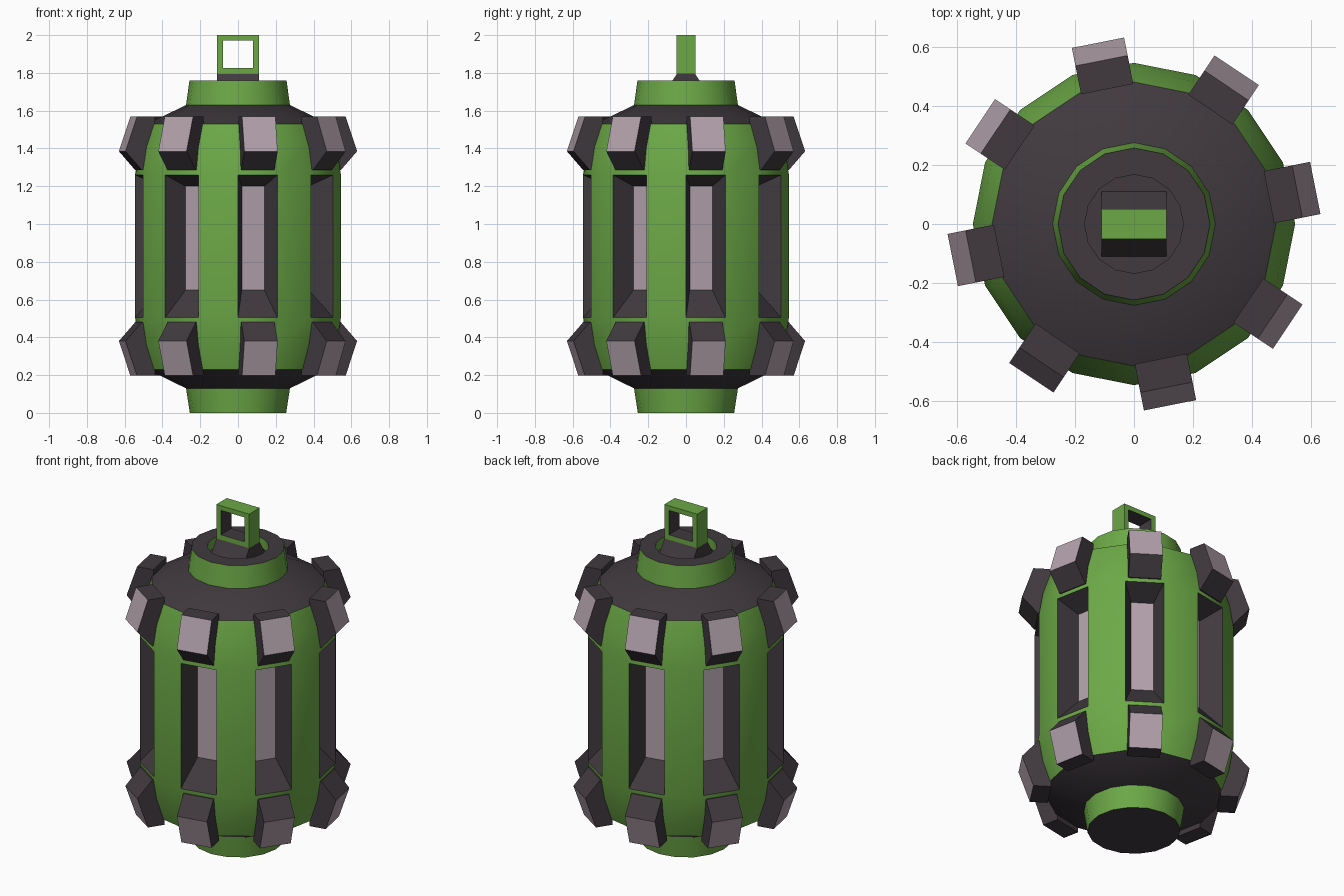
import bpy, bmesh, math
from mathutils import Vector

if "Cube" in bpy.data.objects:
    bpy.data.objects.remove(bpy.data.objects["Cube"])

SIDES = 16
STEP = 2 * math.pi / SIDES
MID = 0.88  # height the drum is mirrored about


def material(name, rgb):
    m = bpy.data.materials.new(name)
    m.diffuse_color = (*rgb, 1)
    m.use_nodes = True
    m.node_tree.nodes["Principled BSDF"].inputs["Base Color"].default_value = m.diffuse_color
    return m


GREEN = material("green", (0.15, 0.395, 0.062))
DARK = material("dark grey", (0.052, 0.042, 0.05))
LIGHT = material("light grey", (0.45, 0.36, 0.41))


def finish(bm, name, mats, smooth=False):
    bmesh.ops.remove_doubles(bm, verts=bm.verts, dist=1e-5)
    me = bpy.data.meshes.new(name)
    bm.to_mesh(me)
    bm.free()
    ob = bpy.data.objects.new(name, me)
    bpy.context.collection.objects.link(ob)
    for m in mats:
        me.materials.append(m)
    if smooth:
        bpy.ops.object.select_all(action='DESELECT')
        ob.select_set(True)
        bpy.context.view_layer.objects.active = ob
        bpy.ops.object.shade_smooth_by_angle(angle=math.radians(30))
    return ob


def face(bm, pts, mat=0):
    f = bm.faces.new([bm.verts.new(p) for p in pts])
    f.material_index = mat
    return f


def polar(r, a, z):
    return Vector((r * math.cos(a), r * math.sin(a), z))


def band(bm, lo, hi, k, mat=0):
    """One outward facet between two (radius, height) points."""
    a, b = k * STEP, (k + 1) * STEP
    face(bm, [polar(lo[0], a, lo[1]), polar(lo[0], b, lo[1]),
              polar(hi[0], b, hi[1]), polar(hi[0], a, hi[1])], mat)


def lathe(name, profile, mat):
    bm = bmesh.new()
    for lo, hi in zip(profile, profile[1:]):
        for k in range(SIDES):
            band(bm, lo, hi, k)
    return finish(bm, name, [mat], True)


def disc(name, r, z, mat, up=True):
    bm = bmesh.new()
    pts = [polar(r, k * STEP, z) for k in range(SIDES)]
    face(bm, pts if up else pts[::-1])
    finish(bm, name, [mat])


# Drum with eight recessed windows
profile = [(0.48, 0.23), (0.522, 0.36), (0.545, 0.505),
           (0.545, 1.26), (0.522, 1.405), (0.48, 1.53)]
bm = bmesh.new()
for i in range(5):
    for k in range(SIDES):
        if i != 2 or k % 2:
            band(bm, profile[i], profile[i + 1], k)
finish(bm, "drum_body", [GREEN], True)

bm = bmesh.new()
for k in range(0, SIDES, 2):
    a, b, c = k * STEP, (k + 1) * STEP, (k + 0.5) * STEP
    outer = [polar(0.545, a, 0.505), polar(0.545, b, 0.505),
             polar(0.545, b, 1.26), polar(0.545, a, 1.26)]
    side = Vector((-math.sin(c), math.cos(c), 0)) * 0.061
    inner = [polar(0.41, c, 0.65) - side, polar(0.41, c, 0.65) + side,
             polar(0.41, c, 1.20) + side, polar(0.41, c, 1.20) - side]
    face(bm, inner, 1)
    for i in range(4):
        j = (i + 1) % 4
        face(bm, [outer[i], outer[j], inner[j], inner[i]])
finish(bm, "window_recesses", [DARK, LIGHT])

# Sloping shoulders, necks and caps
lathe("upper_shoulder", [(0.48, 1.53), (0.275, 1.63), (0.25, 1.63)], DARK)
lathe("lower_shoulder", [(0.25, 0.13), (0.275, 0.13), (0.48, 0.23)], DARK)
lathe("upper_neck", [(0.275, 1.63), (0.257, 1.76)], GREEN)
lathe("lower_neck", [(0.255, 0.0), (0.275, 0.13)], GREEN)
lathe("top_rim", [(0.257, 1.76), (0.167, 1.76)], DARK)
lathe("top_well_wall", [(0.167, 1.76), (0.167, 1.70)], GREEN)
disc("top_well_floor", 0.167, 1.70, DARK)
disc("bottom_cap", 0.255, 0.0, DARK, up=False)

# Two rings of wedge-shaped lugs with light outer faces
section = [(0.465, 1.285), (0.537, 1.285), (0.625, 1.385),
           (0.563, 1.568), (0.465, 1.568)]
for name, flip in (("upper_lugs", False), ("lower_lugs", True)):
    bm = bmesh.new()
    for k in range(0, SIDES, 2):
        c = (k + 0.5) * STEP
        side = Vector((-math.sin(c), math.cos(c), 0)) * 0.09
        pts = [polar(r, c, 2 * MID + 0.005 - z if flip else z) for r, z in section]
        face(bm, [p - side for p in pts])
        face(bm, [p + side for p in pts])
        for i in range(5):
            p, q = pts[i], pts[(i + 1) % 5]
            face(bm, [p - side, p + side, q + side, q - side], 1 if i == 2 else 0)
    bmesh.ops.remove_doubles(bm, verts=bm.verts, dist=1e-5)
    bmesh.ops.recalc_face_normals(bm, faces=bm.faces)
    finish(bm, name, [DARK, LIGHT])

# Tapered handle base
bm = bmesh.new()
bmesh.ops.create_cube(bm, size=1)
for v in bm.verts:
    top = v.co.z > 0
    v.co = (math.copysign(0.11, v.co.x), math.copysign(0.047 if top else 0.11, v.co.y),
            1.797 if top else 1.70)
finish(bm, "handle_base", [DARK])

# Square handle loop with dark inner faces
bm = bmesh.new()
out = [(-0.11, 1.795), (0.11, 1.795), (0.11, 2.0), (-0.11, 2.0)]
inn = [(-0.08, 1.825), (0.08, 1.825), (0.08, 1.972), (-0.08, 1.972)]
D = 0.05
for i in range(4):
    j = (i + 1) % 4
    (ax, az), (bx, bz), (cx, cz), (dx, dz) = out[i], out[j], inn[j], inn[i]
    face(bm, [(ax, -D, az), (bx, -D, bz), (cx, -D, cz), (dx, -D, dz)])
    face(bm, [(dx, D, dz), (cx, D, cz), (bx, D, bz), (ax, D, az)])
    face(bm, [(ax, D, az), (bx, D, bz), (bx, -D, bz), (ax, -D, az)])
    face(bm, [(dx, -D, dz), (cx, -D, cz), (cx, D, cz), (dx, D, dz)], 1)
finish(bm, "handle_loop", [GREEN, DARK])
